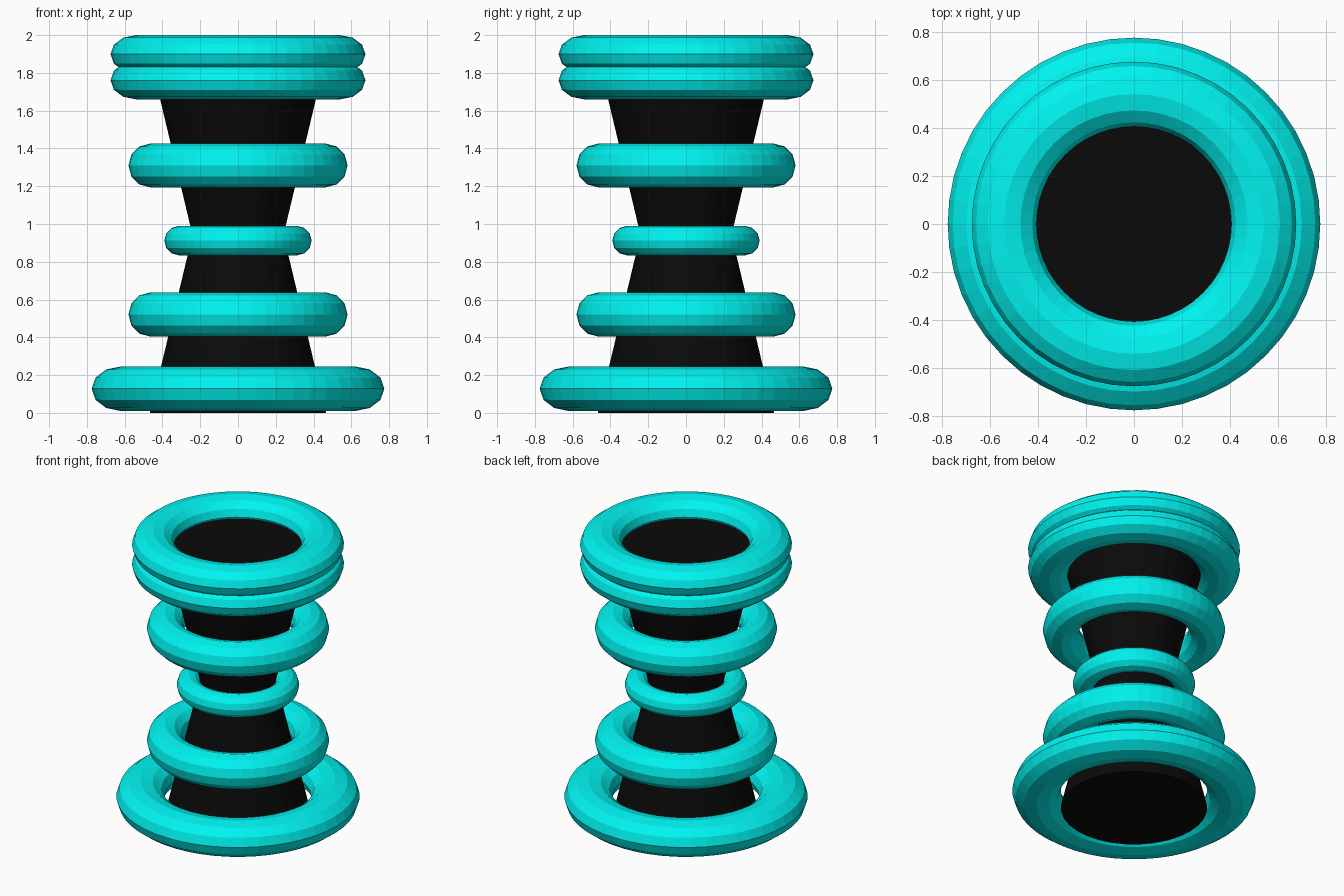
import bpy, bmesh
from math import cos, sin, pi

if "Cube" in bpy.data.objects:
    bpy.data.objects.remove(bpy.data.objects["Cube"])


def material(name, color):
    m = bpy.data.materials.new(name)
    m.diffuse_color = color
    m.use_nodes = True
    m.node_tree.nodes["Principled BSDF"].inputs["Base Color"].default_value = m.diffuse_color
    return m


cyan = material("cyan", (0.0, 0.9, 0.87, 1))
black = material("black", (0.003, 0.003, 0.003, 1))


def add_object(name, bm, mat):
    bmesh.ops.recalc_face_normals(bm, faces=bm.faces)
    mesh = bpy.data.meshes.new(name)
    bm.to_mesh(mesh)
    bm.free()
    mesh.materials.append(mat)
    obj = bpy.data.objects.new(name, mesh)
    bpy.context.collection.objects.link(obj)
    return obj


def lathe(name, profile, sides, mat, closed):
    """Turn (radius, z) points around z; open profiles get end caps."""
    bm = bmesh.new()
    loops = [[bm.verts.new((r * cos(2 * pi * i / sides), r * sin(2 * pi * i / sides), z))
              for i in range(sides)] for r, z in profile]
    pairs = list(zip(loops, loops[1:]))
    if closed:
        pairs.append((loops[-1], loops[0]))
    else:
        bm.faces.new(loops[0])
        bm.faces.new(loops[-1])
    for a, b in pairs:
        for i in range(sides):
            j = (i + 1) % sides
            bm.faces.new((a[i], a[j], b[j], b[i]))
    return add_object(name, bm, mat)


def ring(name, z, outer, half_height):
    """Faceted torus, 4:1 radii, squashed to the given half height."""
    major, minor = outer * 0.8, outer * 0.2
    profile = [(major + minor * cos(pi * k / 6), z + half_height * sin(pi * k / 6))
               for k in range(12)]
    return lathe(name, profile, 48, cyan, True)


# Hourglass core
lathe("core", [(0.466, 0.0), (0.241, 0.942), (0.466, 1.886)], 32, black, False)

# Rings from bottom to top
ring("base_ring", 0.128, 0.775, 0.118)
ring("lower_ring", 0.521, 0.58, 0.117)
ring("waist_ring", 0.912, 0.39, 0.078)
ring("upper_ring", 1.31, 0.58, 0.116)
ring("rim_ring_lower", 1.761, 0.675, 0.101)
ring("rim_ring_upper", 1.899, 0.675, 0.101)
